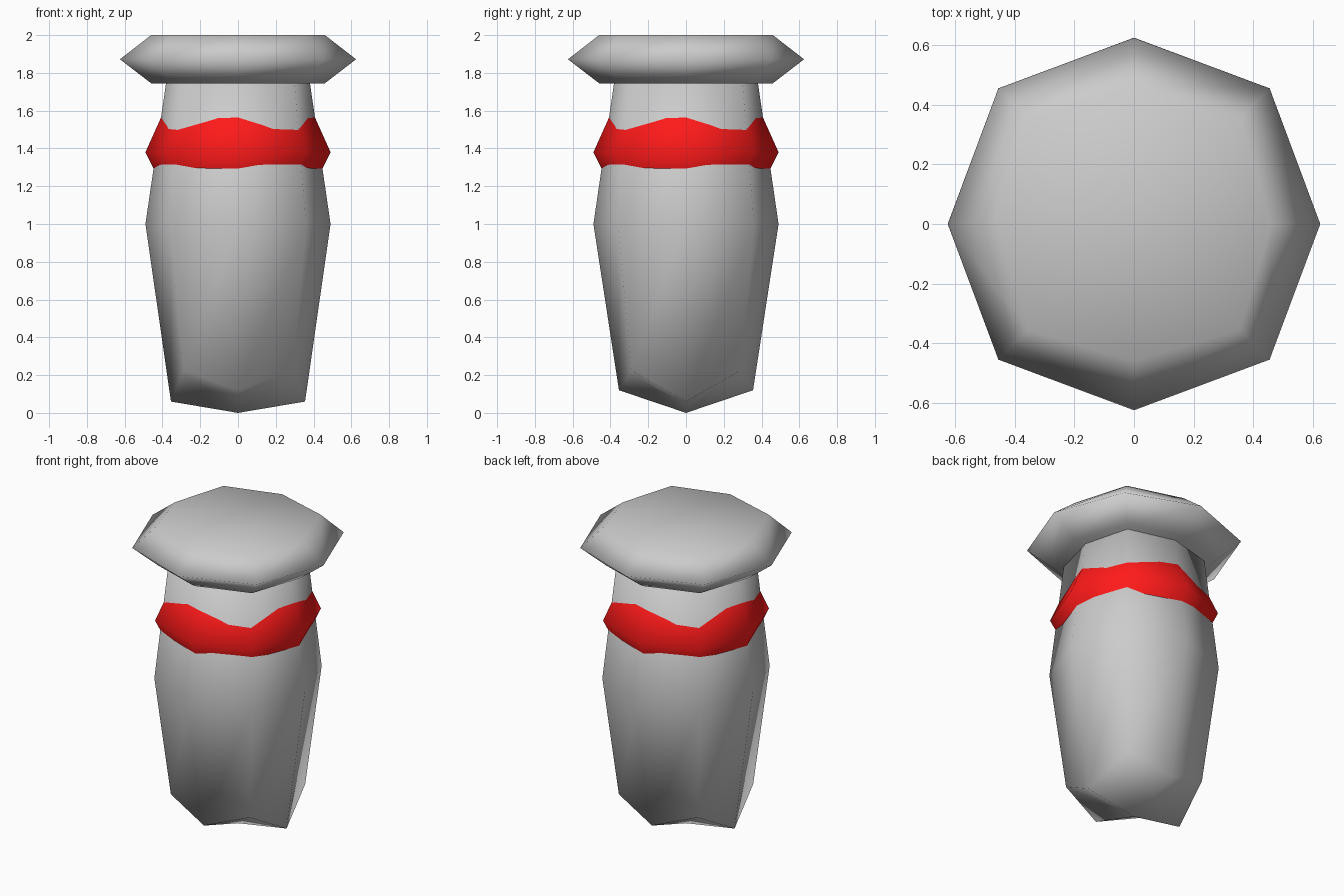
import bpy
import bmesh

if "Cube" in bpy.data.objects:
    bpy.data.objects.remove(bpy.data.objects["Cube"])


def ring(bm, side, corner, zx, zy, zc):
    """Eight points: x sides, y sides and the four diagonal corners."""
    pts = [(side, 0, zx), (corner, corner, zc), (0, side, zy), (-corner, corner, zc),
           (-side, 0, zx), (-corner, -corner, zc), (0, -side, zy), (corner, -corner, zc)]
    return [bm.verts.new(p) for p in pts]


def stacked_form(name, rings, z_bottom, z_top, color=None):
    """Loft eight-sided rings, close both ends with fans, shade smooth."""
    bm = bmesh.new()
    loops = [ring(bm, *r) for r in rings]
    low = bm.verts.new((0, 0, z_bottom))
    high = bm.verts.new((0, 0, z_top))
    for i in range(8):
        j = (i + 1) % 8
        for a, b in zip(loops, loops[1:]):
            bm.faces.new((a[i], a[j], b[j], b[i]))
        bm.faces.new((low, loops[0][j], loops[0][i]))
        bm.faces.new((high, loops[-1][i], loops[-1][j]))
    bmesh.ops.recalc_face_normals(bm, faces=bm.faces)
    for f in bm.faces:
        f.smooth = True
    mesh = bpy.data.meshes.new(name)
    bm.to_mesh(mesh)
    bm.free()
    obj = bpy.data.objects.new(name, mesh)
    bpy.context.collection.objects.link(obj)
    if color:
        mat = bpy.data.materials.new(name + "_color")
        mat.diffuse_color = color
        mat.use_nodes = True
        mat.node_tree.nodes["Principled BSDF"].inputs["Base Color"].default_value = mat.diffuse_color
        mesh.materials.append(mat)
    return obj


# Tapered body with a pointed, uneven underside
stacked_form("body", [
    (0.355, 0.289, 0.06, 0.12, 0.225),
    (0.49, 0.36, 1.0, 1.0, 1.0),
    (0.373, 0.295, 1.8, 1.8, 1.8),
], 0.0, 1.8)

# Red band bulging out of the body
stacked_form("band", [
    (0.36, 0.265, 1.12, 1.12, 1.12),
    (0.49, 0.357, 1.38, 1.38, 1.38),
    (0.36, 0.265, 1.67, 1.67, 1.67),
], 1.12, 1.67, (1.0, 0.01, 0.01, 1.0))

# Wide flat cap
stacked_form("cap", [
    (0.46, 0.345, 1.745, 1.745, 1.745),
    (0.625, 0.455, 1.872, 1.872, 1.872),
    (0.46, 0.355, 2.0, 2.0, 2.0),
], 1.745, 2.0)
